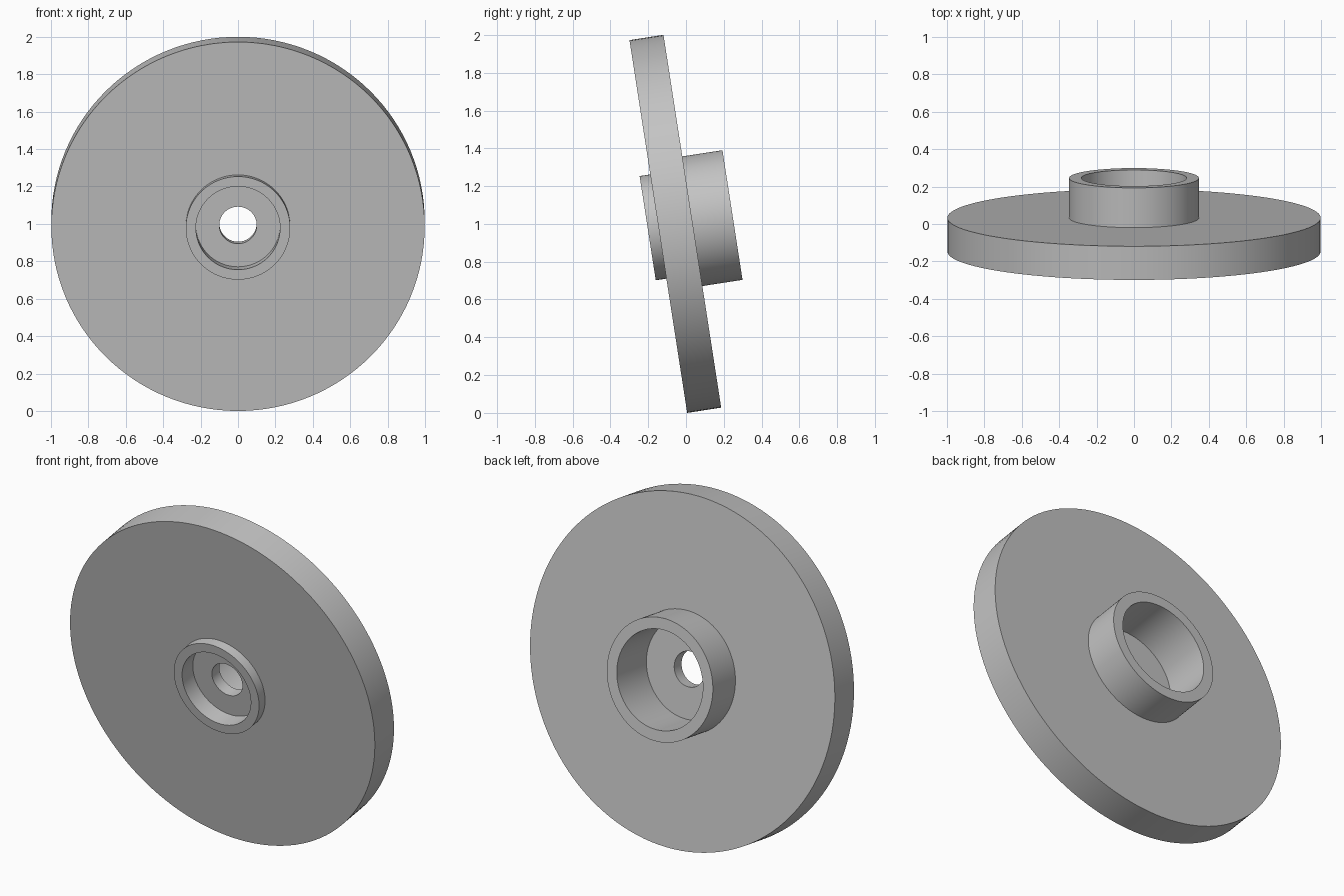
import bpy
import bmesh
import math
from mathutils import Matrix, Vector

default_cube = bpy.data.objects.get("Cube")
if default_cube:
    bpy.data.objects.remove(default_cube, do_unlink=True)

SEGMENTS = 128
TILT = math.radians(8.8)

# Dimensions: radii, and positions along the axis from the disc's front face
DISC_R, HUB_R, BOSS_R = 0.998, 0.347, 0.279
REAR_BORE_R, FRONT_BORE_R, HOLE_R = 0.282, 0.225, 0.1
BOSS_FRONT, WEB_FRONT, WEB_BACK = -0.057, 0.045, 0.115
DISC_BACK, HUB_BACK = 0.182, 0.397

# Closed cross-section as (radius, axial position)
profile = [
    (FRONT_BORE_R, BOSS_FRONT), (BOSS_R, BOSS_FRONT), (BOSS_R, 0),
    (DISC_R, 0), (DISC_R, DISC_BACK), (HUB_R, DISC_BACK),
    (HUB_R, HUB_BACK), (REAR_BORE_R, HUB_BACK), (REAR_BORE_R, WEB_BACK),
    (HOLE_R, WEB_BACK), (HOLE_R, WEB_FRONT), (FRONT_BORE_R, WEB_FRONT),
]

# Turn the cross-section about the y axis
bm = bmesh.new()
verts = [bm.verts.new((r, y, 0)) for r, y in profile]
edges = [bm.edges.new((a, b)) for a, b in zip(verts, verts[1:] + verts[:1])]
bmesh.ops.spin(bm, geom=verts + edges, cent=(0, 0, 0), axis=(0, 1, 0),
               angle=math.tau, steps=SEGMENTS, use_duplicate=False)
bmesh.ops.remove_doubles(bm, verts=bm.verts, dist=0.0001)
bmesh.ops.recalc_face_normals(bm, faces=bm.faces)

# Lean the disc forward, centre it and stand it on the ground
bm.transform(Matrix.Rotation(TILT, 4, 'X'))
ys = [v.co.y for v in bm.verts]
lowest = min(v.co.z for v in bm.verts)
bm.transform(Matrix.Translation(Vector((0, -(min(ys) + max(ys)) / 2, -lowest))))

mesh = bpy.data.meshes.new("flanged_disc")
bm.to_mesh(mesh)
bm.free()
disc = bpy.data.objects.new("flanged_disc", mesh)
bpy.context.collection.objects.link(disc)

# Plain grey material
grey = bpy.data.materials.new("plain_grey")
grey.use_nodes = True
colour = (0.55, 0.55, 0.55, 1)
grey.diffuse_color = colour
grey.node_tree.nodes["Principled BSDF"].inputs["Base Color"].default_value = colour
mesh.materials.append(grey)

# Smooth round walls with sharp rims
bpy.ops.object.select_all(action='DESELECT')
disc.select_set(True)
bpy.context.view_layer.objects.active = disc
bpy.ops.object.shade_smooth_by_angle(angle=math.radians(30))
